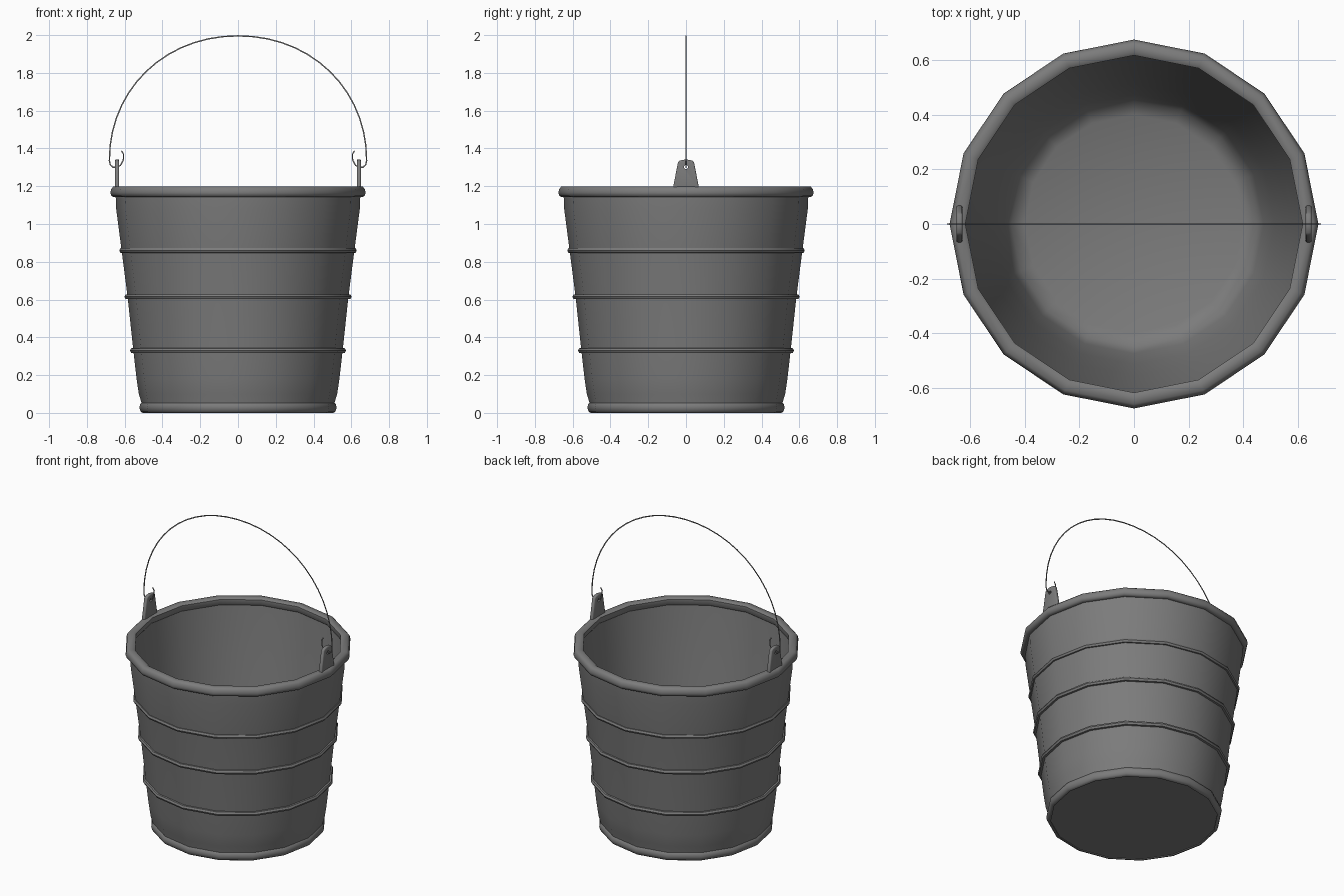
import bpy, bmesh, math

if "Cube" in bpy.data.objects:
    bpy.data.objects.remove(bpy.data.objects["Cube"])

SIDES = 16

# Dark iron
iron = bpy.data.materials.new("dark_iron")
iron.diffuse_color = (0.2, 0.2, 0.2, 1)
iron.use_nodes = True
iron.node_tree.nodes["Principled BSDF"].inputs["Base Color"].default_value = iron.diffuse_color


def finish(name, bm, angle=40):
    bmesh.ops.remove_doubles(bm, verts=bm.verts, dist=1e-5)
    bmesh.ops.recalc_face_normals(bm, faces=bm.faces)
    me = bpy.data.meshes.new(name)
    bm.to_mesh(me)
    bm.free()
    me.materials.append(iron)
    ob = bpy.data.objects.new(name, me)
    bpy.context.collection.objects.link(ob)
    bpy.ops.object.select_all(action='DESELECT')
    ob.select_set(True)
    bpy.context.view_layer.objects.active = ob
    bpy.ops.object.shade_smooth_by_angle(angle=math.radians(angle))
    return ob


def lathe(name, profile, closed=False, angle=50):
    """Revolve an (r, z) profile round the z axis with SIDES facets."""
    bm = bmesh.new()
    vs = [bm.verts.new((r, 0, z)) for r, z in profile]
    pairs = list(zip(vs, vs[1:] + vs[:1])) if closed else list(zip(vs, vs[1:]))
    es = [bm.edges.new(p) for p in pairs]
    bmesh.ops.spin(bm, geom=vs + es, cent=(0, 0, 0), axis=(0, 0, 1),
                   angle=math.tau, steps=SIDES, use_duplicate=False)
    return finish(name, bm, angle)


# Pail wall: flat underside, bulged outside, inside wall and floor
lathe("pail_wall", [
    (0, 0.005), (0.505, 0.005), (0.51, 0.05), (0.525, 0.10), (0.537, 0.18),
    (0.553, 0.32), (0.584, 0.61), (0.615, 0.85), (0.645, 1.08), (0.648, 1.16),
    (0.626, 1.16), (0.622, 1.12), (0.59, 0.85), (0.557, 0.61), (0.515, 0.32),
    (0.475, 0.14), (0.45, 0.08), (0.40, 0.058), (0, 0.055)])

# Rolled rim and foot ring
lathe("rim", [(0.618, 1.19), (0.63, 1.198), (0.66, 1.198), (0.671, 1.186),
              (0.676, 1.165), (0.670, 1.148), (0.655, 1.142), (0.63, 1.145),
              (0.618, 1.16)], True)
lathe("foot_ring", [(0.495, 0.0), (0.505, 0.0), (0.516, 0.008), (0.522, 0.028),
                    (0.517, 0.048), (0.507, 0.057), (0.495, 0.05)], True)

# Raised hoops round the wall
for i, (r, z) in enumerate([(0.572, 0.33), (0.601, 0.615), (0.629, 0.86)]):
    lathe(f"hoop_{i + 1}", [(r - 0.025, z - 0.014), (r - 0.006, z - 0.012),
                            (r, z), (r - 0.006, z + 0.012),
                            (r - 0.025, z + 0.014)], True)

# Ears: tapered plates with a round hole, one each side
for side, s in (("left", -1), ("right", 1)):
    outline = [(-0.07, 1.17), (0.07, 1.17), (0.067, 1.20), (0.043, 1.325),
               (0.032, 1.336), (0, 1.342), (-0.032, 1.336), (-0.043, 1.325),
               (-0.067, 1.20)]
    bm = bmesh.new()
    face = bm.faces.new([bm.verts.new((s * 0.64 - 0.011, y, z)) for y, z in outline])
    ext = bmesh.ops.extrude_face_region(bm, geom=[face], use_keep_orig=True)
    bmesh.ops.translate(bm, vec=(0.022, 0, 0),
                        verts=[g for g in ext["geom"] if isinstance(g, bmesh.types.BMVert)])
    bmesh.ops.recalc_face_normals(bm, faces=bm.faces)
    caps = [e for e in bm.edges if abs(e.verts[0].co.x - e.verts[1].co.x) < 1e-5]
    bmesh.ops.bevel(bm, geom=caps, offset=0.006, segments=2, profile=0.5,
                    affect='EDGES')
    ear = finish(f"{side}_ear", bm, 50)
    bpy.ops.mesh.primitive_cylinder_add(vertices=12, radius=0.011, depth=0.1,
                                        location=(s * 0.64, 0, 1.302),
                                        rotation=(0, math.pi / 2, 0))
    cutter = bpy.context.object
    cutter.name = f"{side}_ear_cutter"
    cutter.data.materials.append(iron)
    mod = ear.modifiers.new("hole", 'BOOLEAN')
    mod.object, mod.operation, mod.solver = cutter, 'DIFFERENCE', 'EXACT'
    bpy.context.view_layer.objects.active = ear
    bpy.ops.object.modifier_apply(modifier=mod.name)
    bpy.data.objects.remove(cutter)

# Wire bail: near half circle with a hook at each end passing through the ears
hook = [(0.617, 1.388), (0.606, 1.37), (0.607, 1.338), (0.622, 1.311),
        (0.641, 1.300), (0.662, 1.301), (0.676, 1.313)]
arc = []
for i in range(29):
    c, s = math.cos(math.pi * i / 28), math.sin(math.pi * i / 28)
    arc.append((math.copysign(0.681 * abs(c) ** 0.97, c),
                1.335 + 0.661 * max(s, 0) ** 0.97))
path = hook + arc + [(-x, z) for x, z in reversed(hook)]
curve = bpy.data.curves.new("handle", 'CURVE')
curve.dimensions = '3D'
curve.bevel_depth = 0.004
curve.bevel_resolution = 1
curve.use_fill_caps = True
curve.materials.append(iron)
spline = curve.splines.new('POLY')
spline.points.add(len(path) - 1)
for p, (x, z) in zip(spline.points, path):
    p.co = (x, 0, z, 1)
    p.radius = 1
spline.use_smooth = True
handle = bpy.data.objects.new("handle", curve)
handle.scale.y = 0.5  # slightly flattened wire
bpy.context.collection.objects.link(handle)
